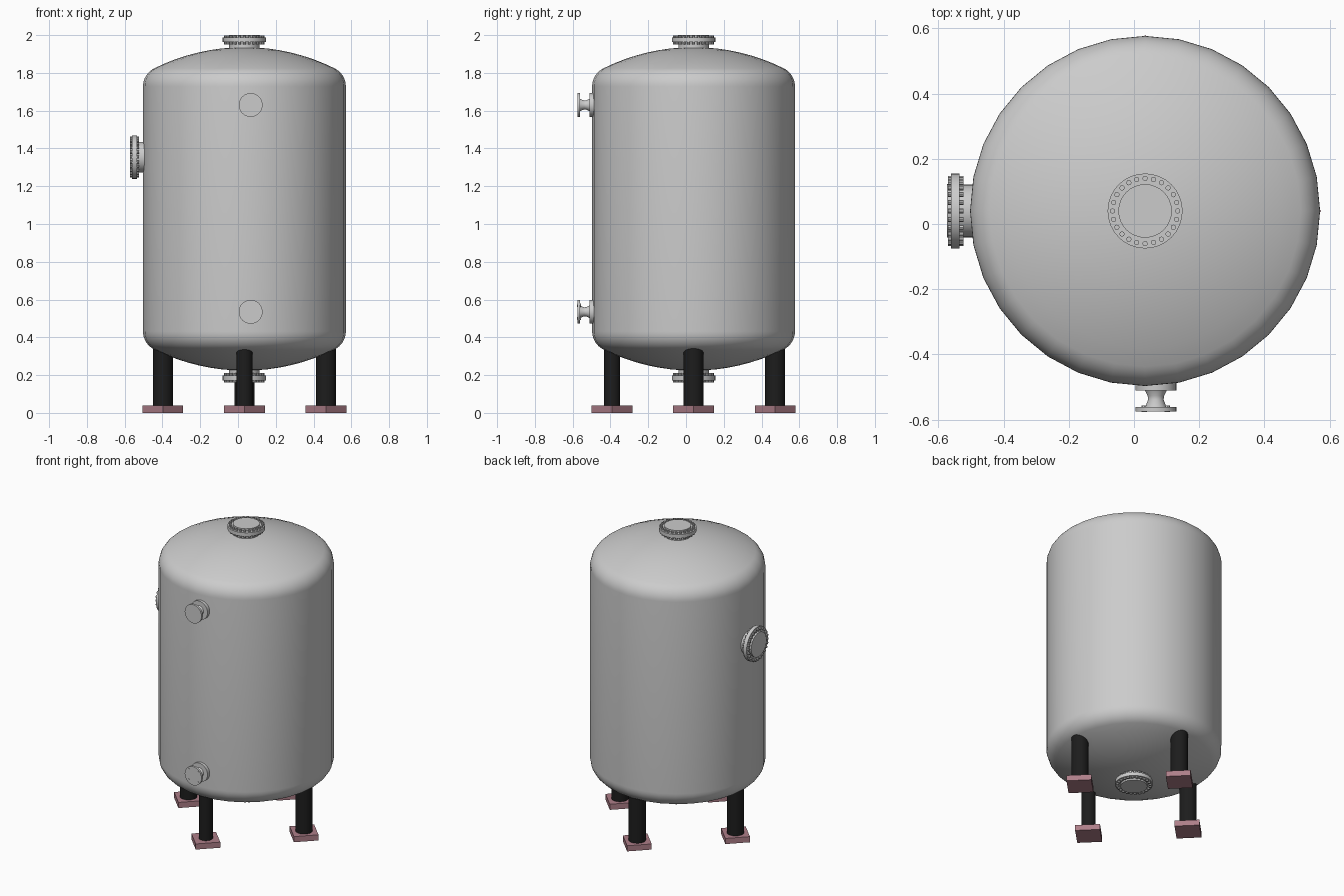
import bpy, bmesh
from math import sin, cos, pi, asin, radians
from mathutils import Vector, Matrix

if "Cube" in bpy.data.objects:
    bpy.data.objects.remove(bpy.data.objects["Cube"])

CX, CY, R = 0.034, 0.04, 0.537      # vessel axis and radius
Z0, Z1 = 0.432, 1.728               # straight shell ends


def material(name, rgb):
    m = bpy.data.materials.new(name)
    m.diffuse_color = (*rgb, 1)
    m.use_nodes = True
    m.node_tree.nodes["Principled BSDF"].inputs["Base Color"].default_value = m.diffuse_color
    return m


def finish(name, bm, origin, axis=(0, 0, 1), mat=None):
    """Turn a bmesh built along local z into an object pointing along axis."""
    bmesh.ops.recalc_face_normals(bm, faces=bm.faces)
    rot = Vector(axis).to_track_quat('Z', 'Y').to_matrix().to_4x4()
    bm.transform(Matrix.Translation(origin) @ rot)
    me = bpy.data.meshes.new(name)
    bm.to_mesh(me)
    bm.free()
    ob = bpy.data.objects.new(name, me)
    bpy.context.collection.objects.link(ob)
    if mat:
        me.materials.append(mat)
    bpy.ops.object.select_all(action='DESELECT')
    ob.select_set(True)
    bpy.context.view_layer.objects.active = ob
    bpy.ops.object.shade_smooth_by_angle(angle=radians(35))
    return ob


def lathe(bm, profile, n=32):
    """Revolve (radius, height) points around z; capped at both ends."""
    rings = [[bm.verts.new((r * cos(2 * pi * i / n), r * sin(2 * pi * i / n), h))
              for i in range(n)] for r, h in profile]
    for a, b in zip(rings, rings[1:]):
        for i in range(n):
            j = (i + 1) % n
            bm.faces.new((a[i], a[j], b[j], b[i]))
    bm.faces.new(rings[0])
    bm.faces.new(rings[-1])


def bolts(bm, count, circle, r, h0, h1, start=0.0):
    for k in range(count):
        a = start + 2 * pi * k / count
        m = Matrix.Translation((circle * cos(a), circle * sin(a), (h0 + h1) / 2))
        bmesh.ops.create_cone(bm, cap_ends=True, segments=10, radius1=r,
                              radius2=r, depth=h1 - h0, matrix=m)


# vessel: straight shell with dished heads (crown arc plus knuckle arc)
phi = asin(0.8 / 1.8)
drop = 1.8 * R * cos(phi)
head = [(max(2 * R * sin(phi * i / 8), 0.002), 2 * R * cos(phi * i / 8) - drop) for i in range(9)]
for i in range(1, 9):
    t = phi + (pi / 2 - phi) * i / 8
    head.append((0.8 * R + 0.2 * R * sin(t), 0.2 * R * cos(t)))
bm = bmesh.new()
lathe(bm, [(r, Z0 - h) for r, h in head] + [(r, Z1 + h) for r, h in reversed(head)])
finish("vessel_shell", bm, (CX, CY, 0))

# large bolted nozzles: top, bottom and left side
big = [(0.081, -0.03), (0.081, 0.027), (0.115, 0.027), (0.115, 0.052),
       (0.082, 0.052), (0.082, 0.064)]
H = 0.3875 * R
for name, origin, axis in (("top", (CX, CY, Z1 + H), (0, 0, 1)),
                           ("bottom", (CX, CY, Z0 - H), (0, 0, -1)),
                           ("side", (CX - R - 0.006, CY, 1.354), (-1, 0, 0))):
    bm = bmesh.new()
    lathe(bm, big)
    finish(name + "_nozzle", bm, origin, axis)
    bm = bmesh.new()
    bolts(bm, 24, 0.1, 0.008, 0.014, 0.062)
    finish(name + "_nozzle_bolts", bm, origin, axis)

# small front nozzles: wall pad, waisted neck and end flange
small = [(0.063, -0.02), (0.063, 0.014), (0.033, 0.014), (0.025, 0.03), (0.024, 0.042),
         (0.032, 0.064), (0.063, 0.064), (0.063, 0.078)]
for name, z in (("upper", 1.63), ("lower", 0.535)):
    bm = bmesh.new()
    lathe(bm, small)
    origin = (0.067, CY - R, z)
    finish(name + "_front_nozzle", bm, origin, (0, -1, 0))
    if name == "lower":
        bm = bmesh.new()
        bolts(bm, 4, 0.05, 0.009, 0.06, 0.080, pi / 4)
        finish("lower_front_nozzle_bolts", bm, origin, (0, -1, 0))

# four pipe legs on square foot plates turned 45 degrees
black = material("leg_black", (0.012, 0.012, 0.012))
mauve = material("foot_mauve", (0.42, 0.21, 0.25))
for name, dx, dy, r in (("front", 0, -1, 0.043), ("right", 1, 0, 0.053),
                        ("back", 0, 1, 0.053), ("left", -1, 0, 0.053)):
    x, y = CX + 0.432 * dx, CY + 0.432 * dy
    bm = bmesh.new()
    lathe(bm, [(r, 0.03), (r, 0.35)], 24)
    finish(name + "_leg", bm, (x, y, 0), mat=black)
    bm = bmesh.new()
    lathe(bm, [(0.108, 0), (0.108, 0.038)], 4)
    finish(name + "_foot_plate", bm, (x, y, 0), mat=mauve)
